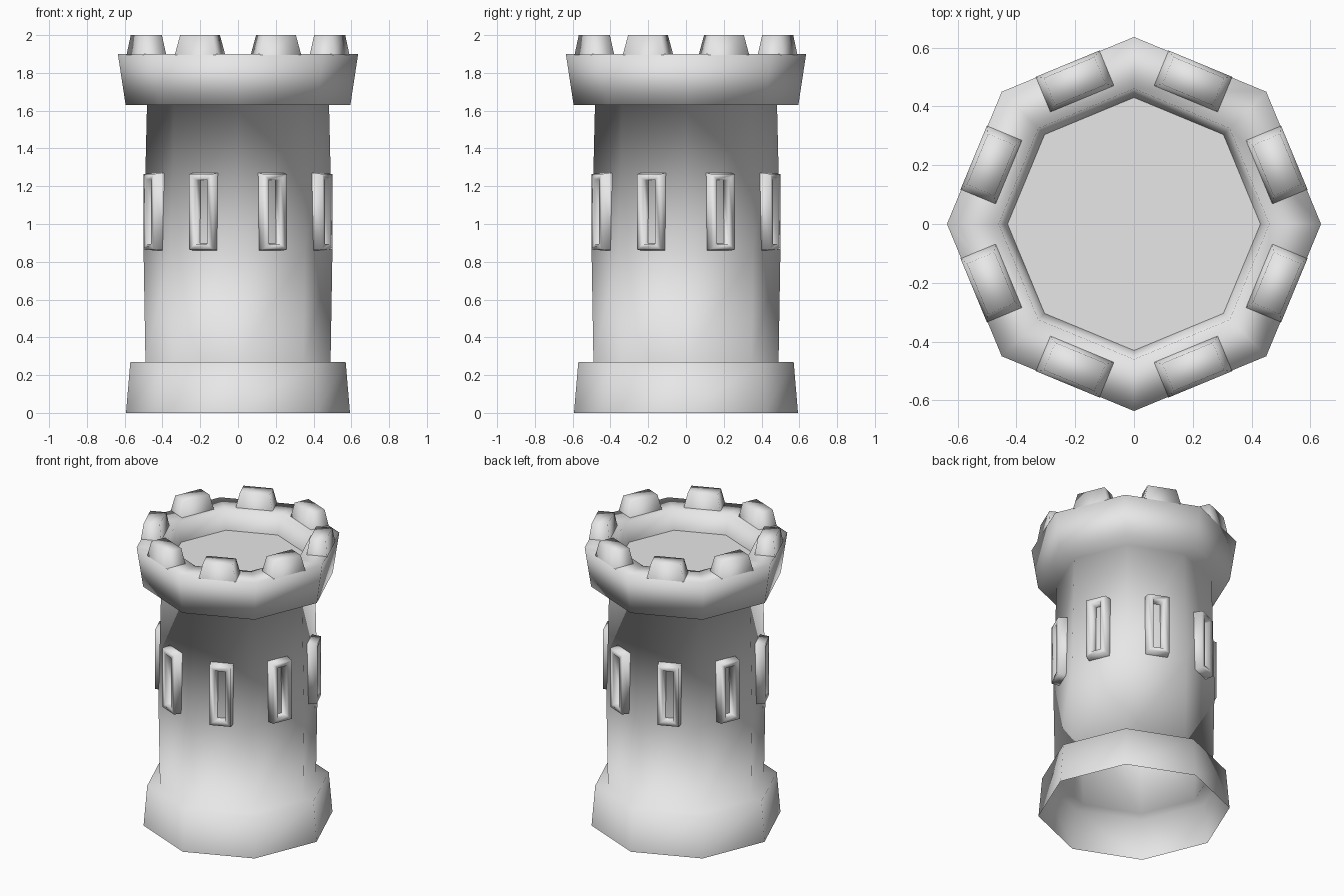
import bpy
import math
from mathutils import Vector

if "Cube" in bpy.data.objects:
    bpy.data.objects.remove(bpy.data.objects["Cube"])

SIDES = 8

stone = bpy.data.materials.new("grey_stone")
stone.use_nodes = True
stone.diffuse_color = (0.8, 0.8, 0.8, 1)
stone.node_tree.nodes["Principled BSDF"].inputs["Base Color"].default_value = (0.8, 0.8, 0.8, 1)


def loft(name, loops, cap=False, smooth=True):
    """Skin a stack of equal-sized loops; optionally close the last one."""
    n = len(loops[0])
    verts = [v for loop in loops for v in loop]
    faces = []
    for i in range(len(loops) - 1):
        for j in range(n):
            k = (j + 1) % n
            faces.append((i * n + j, i * n + k, (i + 1) * n + k, (i + 1) * n + j))
    if cap:
        start = (len(loops) - 1) * n
        faces.append(tuple(range(start, start + n)))
    mesh = bpy.data.meshes.new(name)
    mesh.from_pydata(verts, [], faces)
    mesh.materials.append(stone)
    mesh.polygons.foreach_set("use_smooth", [smooth] * len(faces))
    mesh.update()
    obj = bpy.data.objects.new(name, mesh)
    bpy.context.collection.objects.link(obj)
    return obj


def ring(radius, z):
    step = 2 * math.pi / SIDES
    return [(radius * math.cos(step * i), radius * math.sin(step * i), z) for i in range(SIDES)]


def polar(angle, r, t, z):
    """Point at radial distance r and sideways offset t from a side's centre."""
    out = Vector((math.cos(angle), math.sin(angle), 0))
    side = Vector((-math.sin(angle), math.cos(angle), 0))
    return out * r + side * t + Vector((0, 0, z))


# Tower wall: flared base, shaft, overhanging crown and inner parapet
profile = [(0.593, 0), (0.57, 0.27), (0.49, 0.27), (0.5, 0.86), (0.482, 1.63),
           (0.595, 1.63), (0.636, 1.9), (0.46, 1.9), (0.43, 1.77)]
loft("tower_wall", [ring(r, z) for r, z in profile])

# Roof floor inside the parapet
loft("roof_floor", [ring(0.43, 1.77)], cap=True, smooth=False)

for i in range(SIDES):
    angle = (i + 0.5) * 2 * math.pi / SIDES

    # Tapered merlon on the parapet
    sections = [(0.46, 0.59, 0.118, 1.895), (0.475, 0.576, 0.093, 2.0)]
    loft(f"merlon_{i + 1}", [
        [polar(angle, r, t, z) for r, t in ((r0, -w), (r1, -w), (r1, w), (r0, w))]
        for r0, r1, w, z in sections], cap=True)

    # Raised window frame, with the wall showing in its slot
    rims = [(0.45, 0.072, 0.205), (0.512, 0.068, 0.2),
            (0.512, 0.034, 0.172), (0.455, 0.026, 0.168)]
    loft(f"window_frame_{i + 1}", [
        [polar(angle, r, t, 1.065 + h) for t, h in ((-w, -d), (w, -d), (w, d), (-w, d))]
        for r, w, d in rims])
